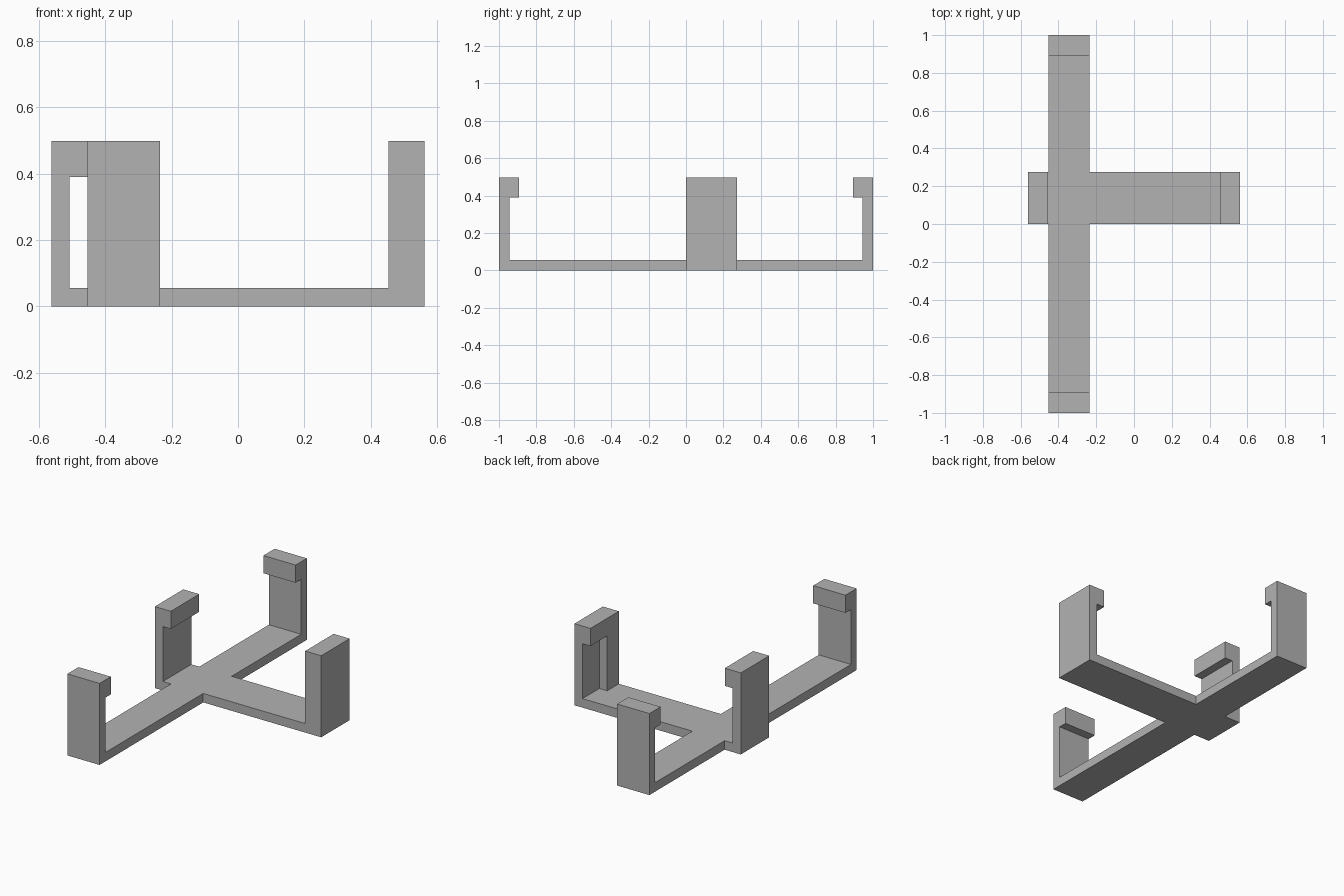
import bpy
import bmesh
from mathutils import Vector

WALL = 0.055    # thickness of floor and uprights
LIP = 0.108     # reach and height of the hooks
HEIGHT = 0.498

old = bpy.data.objects.get("Cube")
if old:
    bpy.data.objects.remove(old, do_unlink=True)

grey = bpy.data.materials.new("plain_grey")
grey.use_nodes = True
colour = (0.45, 0.45, 0.45, 1)
grey.diffuse_color = colour
grey.node_tree.nodes["Principled BSDF"].inputs["Base Color"].default_value = colour


def hooked_profile(half):
    """Outline of a flat bar with an inward hooked upright at each end."""
    side = [(half, 0), (half, HEIGHT), (half - LIP, HEIGHT),
            (half - LIP, HEIGHT - LIP), (half - WALL, HEIGHT - LIP),
            (half - WALL, WALL)]
    return side + [(-u, z) for u, z in reversed(side)]


def extrude_profile(name, outline, place, direction):
    """Fill an outline and extrude it into a solid."""
    bm = bmesh.new()
    face = bm.faces.new([bm.verts.new(place(u, z)) for u, z in outline])
    result = bmesh.ops.extrude_face_region(bm, geom=[face])
    moved = [g for g in result["geom"] if isinstance(g, bmesh.types.BMVert)]
    bmesh.ops.translate(bm, verts=moved, vec=Vector(direction))
    bmesh.ops.recalc_face_normals(bm, faces=bm.faces)
    mesh = bpy.data.meshes.new(name)
    bm.to_mesh(mesh)
    bm.free()
    mesh.materials.append(grey)
    obj = bpy.data.objects.new(name, mesh)
    bpy.context.collection.objects.link(obj)
    return obj


# Long bar running front to back
bracket = extrude_profile("cross_bracket", hooked_profile(1.0),
                          lambda u, z: (-0.453, u, z), (0.218, 0, 0))

# Shorter bar running side to side
short_bar = extrude_profile("short_bar", hooked_profile(0.562),
                            lambda u, z: (u, 0, z), (0, 0.274, 0))

# Side wall closing the front part of one short hook
inner, outer = 0.562 - LIP, 0.562 - WALL / 2
rect = [(inner, WALL / 2), (outer, WALL / 2), (outer, 0.45), (inner, 0.45)]
side_wall = extrude_profile("hook_side_wall", rect,
                            lambda u, z: (u, 0, z), (0, 0.112, 0))

# Join the pieces into one clean solid
bpy.context.view_layer.objects.active = bracket
for part in (short_bar, side_wall):
    union = bracket.modifiers.new("join_" + part.name, 'BOOLEAN')
    union.operation = 'UNION'
    union.solver = 'EXACT'
    union.object = part
    bpy.ops.object.modifier_apply(modifier=union.name)
    bpy.data.objects.remove(part, do_unlink=True)
